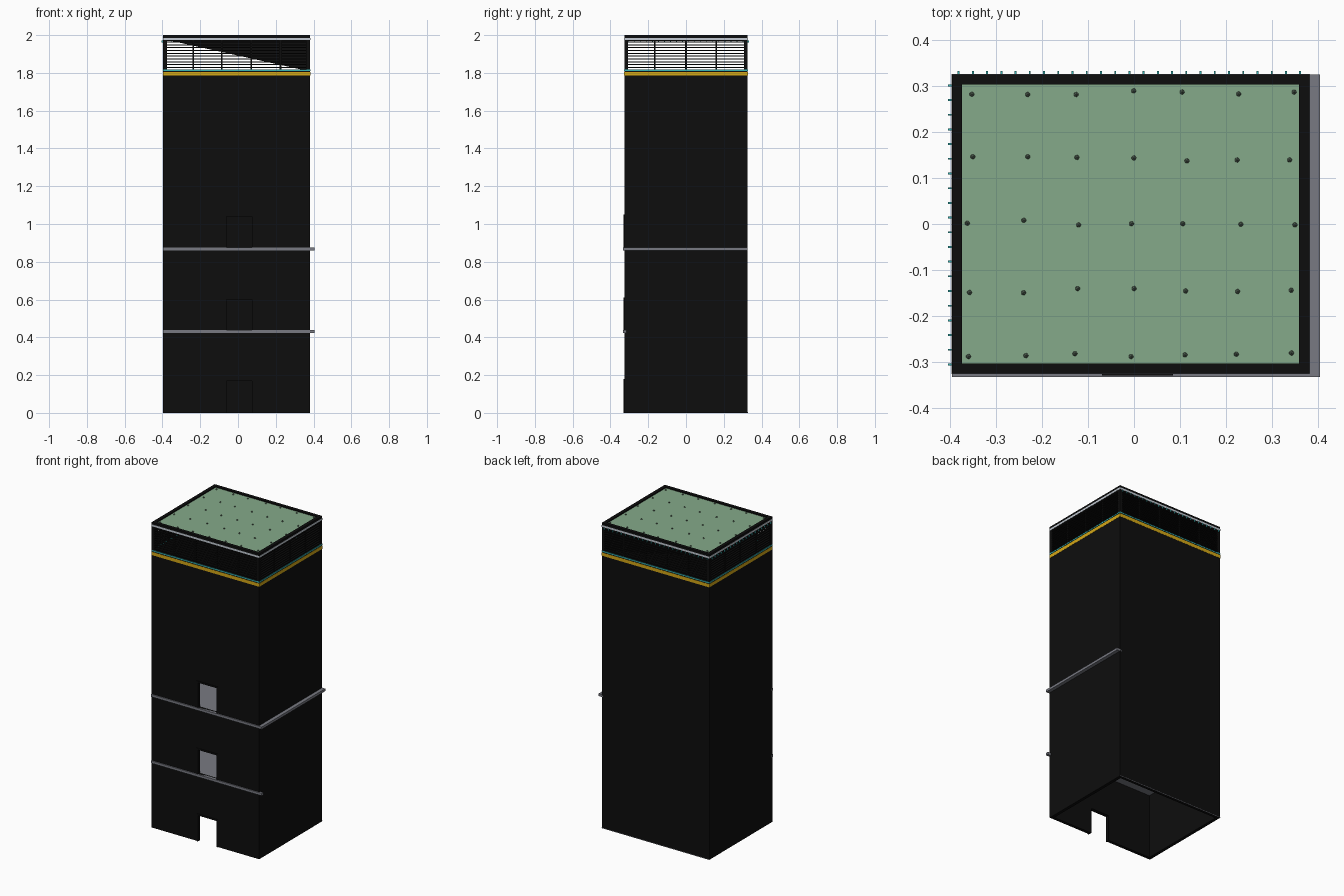
import bpy, bmesh, random
from mathutils import Matrix, Vector

if "Cube" in bpy.data.objects:
    bpy.data.objects.remove(bpy.data.objects["Cube"])

random.seed(4)


def material(name, rgb):
    m = bpy.data.materials.new(name)
    m.diffuse_color = (*rgb, 1)
    m.use_nodes = True
    m.node_tree.nodes["Principled BSDF"].inputs["Base Color"].default_value = m.diffuse_color
    return m


BLACK = material("black cladding", (0.004, 0.004, 0.004))
GREY = material("concrete grey", (0.19, 0.195, 0.225))
PALE = material("pale metal", (0.55, 0.60, 0.66))
GOLD = material("golden yellow", (0.66, 0.39, 0.008))
TEAL = material("teal", (0.04, 0.48, 0.48))
GREEN = material("roof green", (0.235, 0.40, 0.255))
STUD = material("dark green stud", (0.09, 0.13, 0.095))

# Outline of the tower
X0, X1, Y0, Y1 = -0.397, 0.382, -0.326, 0.326
T = 0.02


def finish(name, bm, mat):
    me = bpy.data.meshes.new(name)
    bm.to_mesh(me)
    bm.free()
    me.materials.append(mat)
    ob = bpy.data.objects.new(name, me)
    bpy.context.collection.objects.link(ob)
    return ob


def boxes(name, mat, items):
    """One object made of boxes given as (x0, x1, y0, y1, z0, z1)."""
    bm = bmesh.new()
    for x0, x1, y0, y1, z0, z1 in items:
        mid = Vector(((x0 + x1) / 2, (y0 + y1) / 2, (z0 + z1) / 2))
        size = Matrix.Diagonal((x1 - x0, y1 - y0, z1 - z0, 1))
        bmesh.ops.create_cube(bm, size=1, matrix=Matrix.Translation(mid) @ size)
    return finish(name, bm, mat)


def ring(z0, z1, t, grow=0.0):
    """Four boxes that run round the outline."""
    a, b, c, d = X0 - grow, X1 + grow, Y0 - grow, Y1 + grow
    return [(a, b, c, c + t, z0, z1), (a, b, d - t, d, z0, z1),
            (a, a + t, c + t, d - t, z0, z1), (b - t, b, c + t, d - t, z0, z1)]


# Tower walls, open underneath, with three stacked doorways at the front
WALL_TOP = 1.785
DX0, DX1 = -0.06, 0.075
doors = [(0.0, 0.17), (0.44, 0.60), (0.875, 1.04)]
walls = ring(0, WALL_TOP, T)[1:]
walls += [(X0, DX0, Y0, Y0 + T, 0, WALL_TOP), (DX1, X1, Y0, Y0 + T, 0, WALL_TOP)]
sills = [d[0] for d in doors[1:]] + [WALL_TOP]
walls += [(DX0, DX1, Y0, Y0 + T, d[1], s) for d, s in zip(doors, sills)]
boxes("tower_walls", BLACK, walls)

# Raised frames round the doorways
frames = []
for z0, z1 in doors:
    frames += [(DX0 - 0.01, DX0, Y0 - 0.004, Y0, z0, z1 + 0.01),
               (DX1, DX1 + 0.01, Y0 - 0.004, Y0, z0, z1 + 0.01),
               (DX0, DX1, Y0 - 0.004, Y0, z1, z1 + 0.01)]
boxes("door_frames", BLACK, frames)

# Floor slabs and the ledges that project from them
IN = (X0 + T, X1 - T, Y0 + T, Y1 - T)
boxes("floor_slabs", GREY, [(*IN, 0.424, 0.44), (*IN, 0.859, 0.875)])
boxes("lower_ledge", GREY, [(X0, 0.405, -0.333, Y0 + 0.01, 0.424, 0.44)])
boxes("upper_ledge", GREY, [(X0, 0.405, -0.333, Y0 + 0.01, 0.859, 0.875),
                            (X1 - 0.01, 0.405, Y0 + 0.01, Y1, 0.859, 0.875)])
boxes("base_strip", GREY, [(X0, X1, Y1, Y1 + 0.001, 0, 0.004)])

# Top deck with its coloured bands
boxes("top_deck", BLACK, [(X0, X1, Y0, Y1, WALL_TOP, 1.812)])
boxes("gold_band", GOLD, ring(1.785, 1.806, 0.004, 0.001))
boxes("teal_band", TEAL, ring(1.811, 1.819, 0.004, 0.001))

# Louvred gallery: corner posts, slim posts and slats
LOW, HIGH = 1.812, 1.975
posts = [(x, x + 0.02, y, y + 0.02, LOW, HIGH)
         for x in (X0, X1 - 0.02) for y in (Y0, Y1 - 0.02)]
for x in (-0.238, -0.085, 0.07, 0.225):
    posts += [(x - 0.004, x + 0.004, y, y + 0.012, LOW, HIGH) for y in (Y0 + 0.003, Y1 - 0.015)]
for y in (-0.165, 0.0, 0.16):
    posts += [(x, x + 0.012, y - 0.004, y + 0.004, LOW, HIGH) for x in (X0 + 0.003, X1 - 0.015)]
boxes("gallery_posts", BLACK, posts)
slats = []
for i in range(10):
    z = 1.826 + i * 0.015
    slats += ring(z, z + 0.005, 0.012)
boxes("gallery_slats", BLACK, slats)

# Triangular screen inside the back of the gallery
bm = bmesh.new()
corners = [(X0 + 0.02, HIGH), (X1 - 0.02, HIGH), (X1 - 0.02, LOW)]
bm.faces.new([bm.verts.new((x, Y1 - 0.02, z)) for x, z in corners])
finish("gallery_screen", bm, BLACK)

# Roof: soffit, pale trim, rim and green surface
RIM = 0.022
boxes("roof_soffit", BLACK, [(X0, X1, Y0, Y1, 1.968, 1.976)])
boxes("roof_trim", PALE, ring(1.974, 1.986, 0.01, 0.001))
boxes("roof_rim", BLACK, ring(1.986, 2.0, RIM))
boxes("roof_surface", GREEN, [(X0 + RIM, X1 - RIM, Y0 + RIM, Y1 - RIM, 1.976, 1.993)])

# Studs scattered over the roof in a loose grid
bm = bmesh.new()
for x in (-0.357, -0.236, -0.126, -0.006, 0.111, 0.226, 0.345):
    for y in (-0.284, -0.145, 0.003, 0.143, 0.286):
        p = (x + random.uniform(-0.007, 0.007), y + random.uniform(-0.006, 0.006), 1.993)
        bmesh.ops.create_icosphere(bm, subdivisions=1, radius=0.006,
                                   matrix=Matrix.Translation(p))
finish("roof_studs", bm, STUD)

# Small teal clips under the trim along the back and left sides
clips = []
for i in range(25):
    x = X0 + 0.015 + i * 0.031
    clips.append((x - 0.002, x + 0.002, Y1, Y1 + 0.007, 1.962, 1.972))
for i in range(20):
    y = Y0 + 0.02 + i * 0.032
    clips.append((X0 - 0.008, X0, y - 0.002, y + 0.002, 1.962, 1.972))
boxes("trim_clips", TEAL, [c for c in clips if c[1] < X1])
